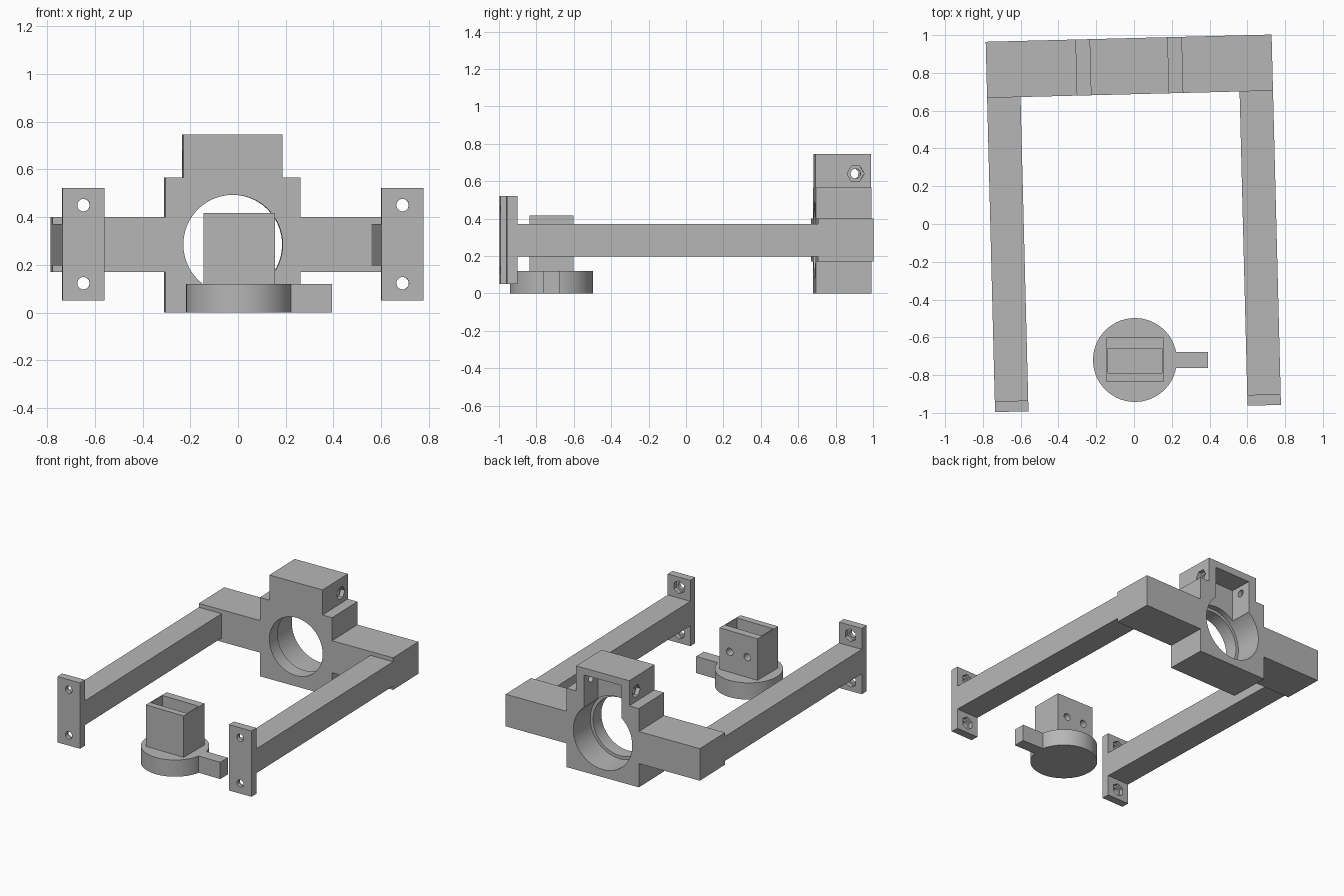
import bpy, bmesh, math
from mathutils import Matrix, Vector

cube = bpy.data.objects.get("Cube")
if cube:
    bpy.data.objects.remove(cube, do_unlink=True)

grey = bpy.data.materials.new("plain grey")
grey.use_nodes = True
colour = (0.47, 0.47, 0.47, 1)
grey.diffuse_color = colour
grey.node_tree.nodes["Principled BSDF"].inputs["Base Color"].default_value = colour


def finish(name, bm):
    """Turn a bmesh into a linked object."""
    bmesh.ops.recalc_face_normals(bm, faces=bm.faces)
    mesh = bpy.data.meshes.new(name)
    bm.to_mesh(mesh)
    bm.free()
    mesh.materials.append(grey)
    obj = bpy.data.objects.new(name, mesh)
    bpy.context.collection.objects.link(obj)
    return obj


def box(name, x, y, z):
    """Box from its (min, max) range on each axis."""
    bm = bmesh.new()
    size = Vector((x[1] - x[0], y[1] - y[0], z[1] - z[0]))
    mid = Vector((sum(x), sum(y), sum(z))) / 2
    bmesh.ops.create_cube(bm, size=1, matrix=Matrix.Translation(mid) @ Matrix.Diagonal((*size, 1)))
    return finish(name, bm)


def rod(name, axis, centre, radius, length, sides=64):
    """Cylinder or prism along one axis; hexagons point upwards."""
    turn = {"X": Matrix.Rotation(math.pi / 2, 4, "Y"),
            "Y": Matrix.Rotation(math.pi / 2, 4, "X"),
            "Z": Matrix.Identity(4)}[axis]
    bm = bmesh.new()
    bmesh.ops.create_cone(bm, cap_ends=True, segments=sides, radius1=radius, radius2=radius,
                          depth=length, matrix=Matrix.Translation(centre) @ turn)
    return finish(name, bm)


def extrude_profile(name, points, y0, y1):
    """Extrude an XZ outline along Y."""
    bm = bmesh.new()
    face = bm.faces.new([bm.verts.new((x, y0, z)) for x, z in points])
    result = bmesh.ops.extrude_face_region(bm, geom=[face])
    verts = [v for v in result["geom"] if isinstance(v, bmesh.types.BMVert)]
    bmesh.ops.translate(bm, vec=(0, y1 - y0, 0), verts=verts)
    return finish(name, bm)


def combine(obj, others, operation="DIFFERENCE"):
    """Apply booleans and drop the helper objects."""
    bpy.context.view_layer.objects.active = obj
    for other in others:
        mod = obj.modifiers.new("shape", "BOOLEAN")
        mod.operation, mod.solver, mod.object = operation, "EXACT", other
        bpy.ops.object.modifier_apply(modifier=mod.name)
        bpy.data.objects.remove(other, do_unlink=True)


def smooth(obj):
    bpy.ops.object.select_all(action="DESELECT")
    obj.select_set(True)
    bpy.context.view_layer.objects.active = obj
    bpy.ops.object.shade_smooth_by_angle(angle=math.radians(30))


FRONT, BAR, BACK = -0.977, 0.687, 0.984
BORE_Z = 0.285
frame = []

# Stepped crossbar housing
half = [(0.282, 0), (0.282, 0.17), (0.757, 0.17), (0.757, 0.4), (0.282, 0.4),
        (0.282, 0.565), (0.207, 0.565), (0.207, 0.745)]
outline = half + [(-x, z) for x, z in reversed(half)]
housing = extrude_profile("crossbar_housing", outline, BAR, BACK)
cuts = [
    rod("bore", "Y", (0, 0.83, BORE_Z), 0.208, 0.5, 96),
    rod("counterbore", "Y", (0, BACK, BORE_Z), 0.23, 0.4, 96),
    box("slot", (-0.145, 0.145), (0.823, 1.1), (0.3, 0.695)),
    rod("side_screw", "X", (0, 0.902, 0.64), 0.026, 0.6, 32),
]
cuts += [rod("nut_pocket", "X", (s * 0.207, 0.902, 0.64), 0.046, 0.06, 6) for s in (-1, 1)]
combine(housing, cuts)
frame.append(housing)

# Side arms with drilled end plates
for side, label in ((1, "left"), (-1, "right")):
    xs = sorted((side * 0.58, side * 0.757))
    mid = sum(xs) / 2
    frame.append(box(label + "_arm", xs, (FRONT + 0.057, BAR), (0.197, 0.372)))
    plate = box(label + "_end_plate", xs, (FRONT, FRONT + 0.057), (0.05, 0.522))
    cuts = []
    for z in (0.123, 0.45):
        cuts.append(rod("screw", "Y", (mid, FRONT, z), 0.026, 0.3, 32))
        cuts.append(rod("nut_pocket", "Y", (mid, FRONT + 0.057, z), 0.046, 0.06, 6))
    combine(plate, cuts)
    frame.append(plate)

# The frame stands slightly turned
turn = Matrix.Translation((-0.0035, 0, 0)) @ Matrix.Rotation(math.radians(1.45), 4, "Z")
for obj in frame:
    obj.data.transform(turn)
    smooth(obj)

# Loose plug: round base with a tab
X, Y = 0.005, -0.72
base = rod("plug_base", "Z", (X, Y, 0.06), 0.222, 0.12, 96)
combine(base, [box("tab", (X + 0.1, 0.393), (Y - 0.043, Y + 0.043), (0, 0.12))], "UNION")
smooth(base)

# Open socket on the plug, drilled through its back wall
socket = box("plug_socket", (X - 0.15, X + 0.15), (-0.837, -0.602), (0.12, 0.417))
cuts = [box("cavity", (X - 0.142, X + 0.142), (-0.79, -0.658), (0.14, 0.6))]
cuts += [rod("screw", "Y", (X + s * 0.07, -0.62, 0.265), 0.026, 0.14, 32) for s in (-1, 1)]
combine(socket, cuts)
smooth(socket)
